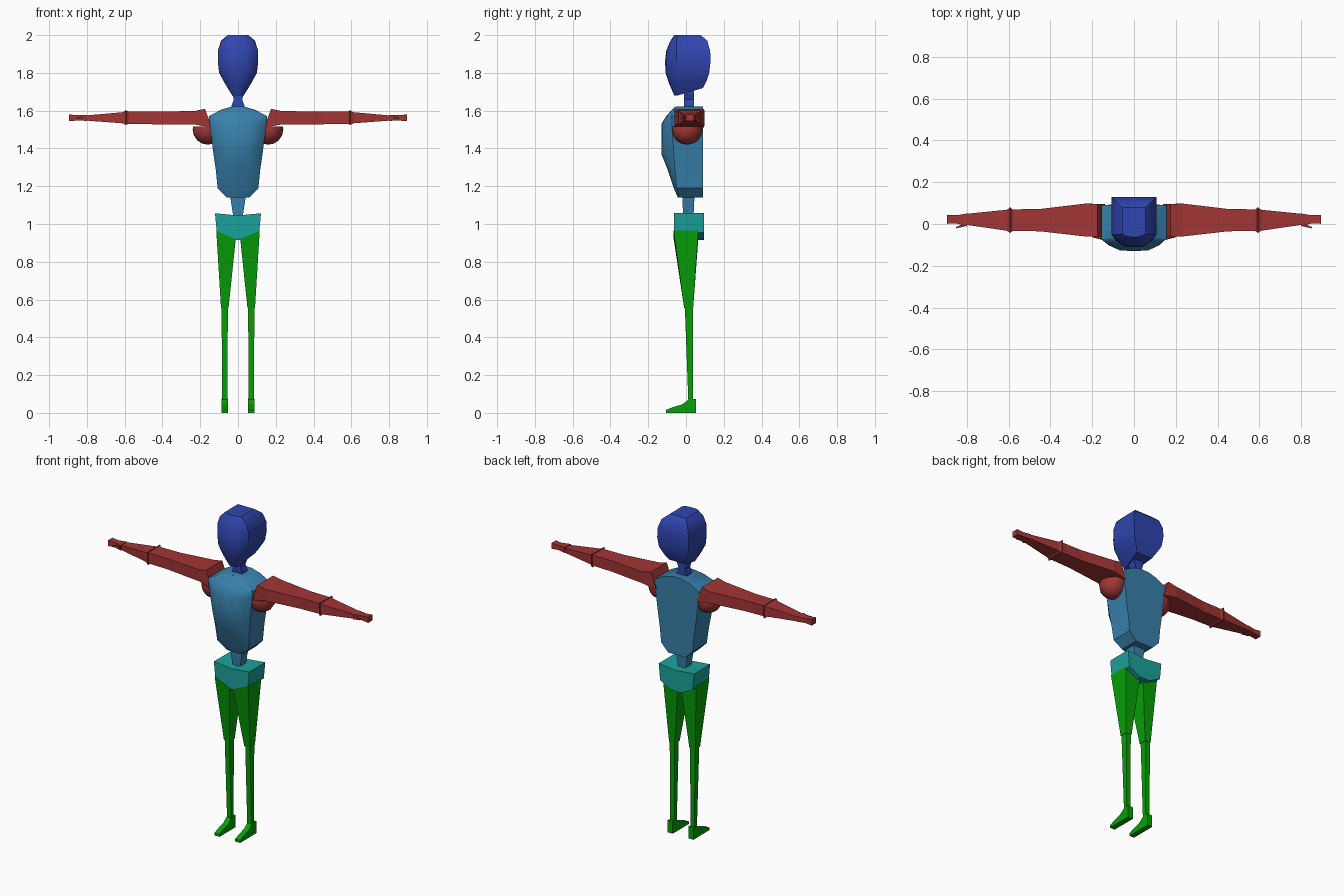
import bpy, bmesh
from mathutils import Vector, Matrix

if "Cube" in bpy.data.objects:
    bpy.data.objects.remove(bpy.data.objects["Cube"])


def material(name, rgb):
    m = bpy.data.materials.new(name)
    m.diffuse_color = tuple(c ** 2.2 for c in rgb) + (1,)
    m.use_nodes = True
    m.node_tree.nodes["Principled BSDF"].inputs["Base Color"].default_value = m.diffuse_color
    return m


BLUE = material("blue", (.2, .28, .68))
STEEL = material("steel_blue", (.23, .5, .67))
TEAL = material("teal", (.13, .63, .6))
RED = material("red", (.63, .22, .22))
GREEN = material("green", (.06, .62, .06))


def finish(name, bm, mat, mirror=False, smooth=None):
    bmesh.ops.recalc_face_normals(bm, faces=bm.faces)
    me = bpy.data.meshes.new(name)
    bm.to_mesh(me)
    bm.free()
    me.materials.append(mat)
    ob = bpy.data.objects.new(name, me)
    bpy.context.collection.objects.link(ob)
    if smooth:
        bpy.ops.object.select_all(action='DESELECT')
        ob.select_set(True)
        bpy.context.view_layer.objects.active = ob
        bpy.ops.object.shade_smooth_by_angle(angle=smooth)
    if mirror:
        ob.modifiers.new("mirror", 'MIRROR')
    return ob


def loft(name, rings, mat, mirror=False, smooth=None):
    """Skin a stack of equal-length point rings and cap both ends."""
    bm = bmesh.new()
    vs = [[bm.verts.new(p) for p in r] for r in rings]
    n = len(rings[0])
    for a, b in zip(vs, vs[1:]):
        for i in range(n):
            j = (i + 1) % n
            bm.faces.new((a[i], a[j], b[j], b[i]))
    bm.faces.new(vs[0])
    bm.faces.new(vs[-1])
    return finish(name, bm, mat, mirror, smooth)


def shell_ring(w, wb, yf, ym, yb, z, zb):
    """Flat back, straight sides, rounded front."""
    arc = [(1, 0), (.8, .5), (.45, .93), (0, 1), (-.45, .93), (-.8, .5), (-1, 0)]
    pts = [(w * u, ym + (yf - ym) * v, z) for u, v in arc]
    return [(wb, yb, zb)] + pts + [(-wb, yb, zb)]


def z_box(z, x0, x1, y0, y1, dz=0):
    """Rectangle across z; dz raises the outer (x1) side."""
    return [(x0, y0, z), (x1, y0, z + dz), (x1, y1, z + dz), (x0, y1, z)]


def x_box(x, y0, y1, z0, z1, dx=0):
    """Rectangle across x; dx shifts the top edge outwards."""
    return [(x, y0, z0), (x, y1, z0), (x + dx, y1, z1), (x + dx, y0, z1)]


# Head and neck
loft("head", [shell_ring(*r) for r in [
    (.03, .055, -.062, -.045, .09, 1.68, 1.72),
    (.07, .075, -.09, -.05, .108, 1.745, 1.755),
    (.1, .1, -.108, -.05, .123, 1.80, 1.80),
    (.107, .107, -.111, -.05, .13, 1.86, 1.86),
    (.107, .107, -.105, -.05, .128, 1.915, 1.915),
    (.09, .09, -.085, -.05, .113, 1.965, 1.97),
    (.055, .055, -.062, -.047, .078, 2.0, 2.0)]], BLUE, smooth=.6)
loft("neck", [z_box(z, -w, w, -.01, .043) for z, w in
              [(1.60, .037), (1.63, .033), (1.66, .022), (1.69, .032), (1.73, .032)]], BLUE)

# Rib cage and waist
loft("chest", [shell_ring(w, w, yf, ym, .09, z, z) for w, yf, ym, z in [
    (.06, -.043, -.033, 1.14),
    (.108, -.065, -.05, 1.19),
    (.118, -.098, -.058, 1.29),
    (.13, -.13, -.065, 1.37),
    (.15, -.13, -.075, 1.53),
    (.155, -.105, -.075, 1.57),
    (.09, -.075, -.062, 1.605),
    (.03, -.055, -.05, 1.622)]], STEEL, smooth=.6)
loft("waist", [z_box(1.04, -.025, .025, -.015, .04),
               z_box(1.15, -.042, .042, -.02, .045)], STEEL)

# Hips: front profile run through the depth
hip = [(-.122, 1.057), (0, 1.045), (.122, 1.057), (.112, .955),
       (.035, .915), (-.035, .915), (-.112, .955)]
loft("hips", [[(x, y, z) for x, z in hip] for y in (-.063, .094)], TEAL)

# Legs
loft("thigh", [z_box(.92, .012, .115, -.065, .065, .045),
               z_box(.556, .05, .09, -.01, .038)], GREEN, True)
loft("shin", [z_box(.556, .054, .087, -.006, .036),
              z_box(.07, .055, .084, .012, .036)], GREEN, True)
foot = [(.054, 0), (.054, .075), (.015, .072), (-.02, .045), (-.07, .03), (-.105, .016), (-.105, 0)]
loft("foot", [[(x, y, z) for y, z in foot] for x in (.054, .088)], GREEN, True)

# Arms
loft("upper_arm", [x_box(.138, -.062, .095, 1.51, 1.61, .037),
                   x_box(.23, -.06, .098, 1.527, 1.598),
                   x_box(.45, -.035, .072, 1.528, 1.595),
                   x_box(.58, -.033, .07, 1.53, 1.595),
                   x_box(.595, -.042, .08, 1.523, 1.603)], RED, True)
loft("forearm", [x_box(.59, -.042, .08, 1.523, 1.603),
                 x_box(.61, -.032, .068, 1.533, 1.592),
                 x_box(.81, -.003, .048, 1.548, 1.574)], RED, True)
loft("hand", [x_box(.80, -.012, .05, 1.546, 1.578),
              x_box(.85, .003, .042, 1.548, 1.576),
              x_box(.895, .001, .042, 1.544, 1.58)], RED, True)
loft("thumb", [x_box(.81, -.012, .004, 1.555, 1.57),
               x_box(.853, -.021, -.015, 1.558, 1.566)], RED, True)

# Armpit half balls
bm = bmesh.new()
bmesh.ops.create_uvsphere(bm, u_segments=12, v_segments=8, radius=.08,
                          matrix=Matrix.Translation((.16, .006, 1.5)))
cut = bmesh.ops.bisect_plane(bm, geom=bm.verts[:] + bm.edges[:] + bm.faces[:],
                             plane_co=Vector((0, 0, 1.515)), plane_no=Vector((0, 0, 1)), clear_outer=True)
bmesh.ops.holes_fill(bm, edges=[e for e in cut["geom_cut"] if isinstance(e, bmesh.types.BMEdge)])
finish("armpit_ball", bm, RED, True, .6)
